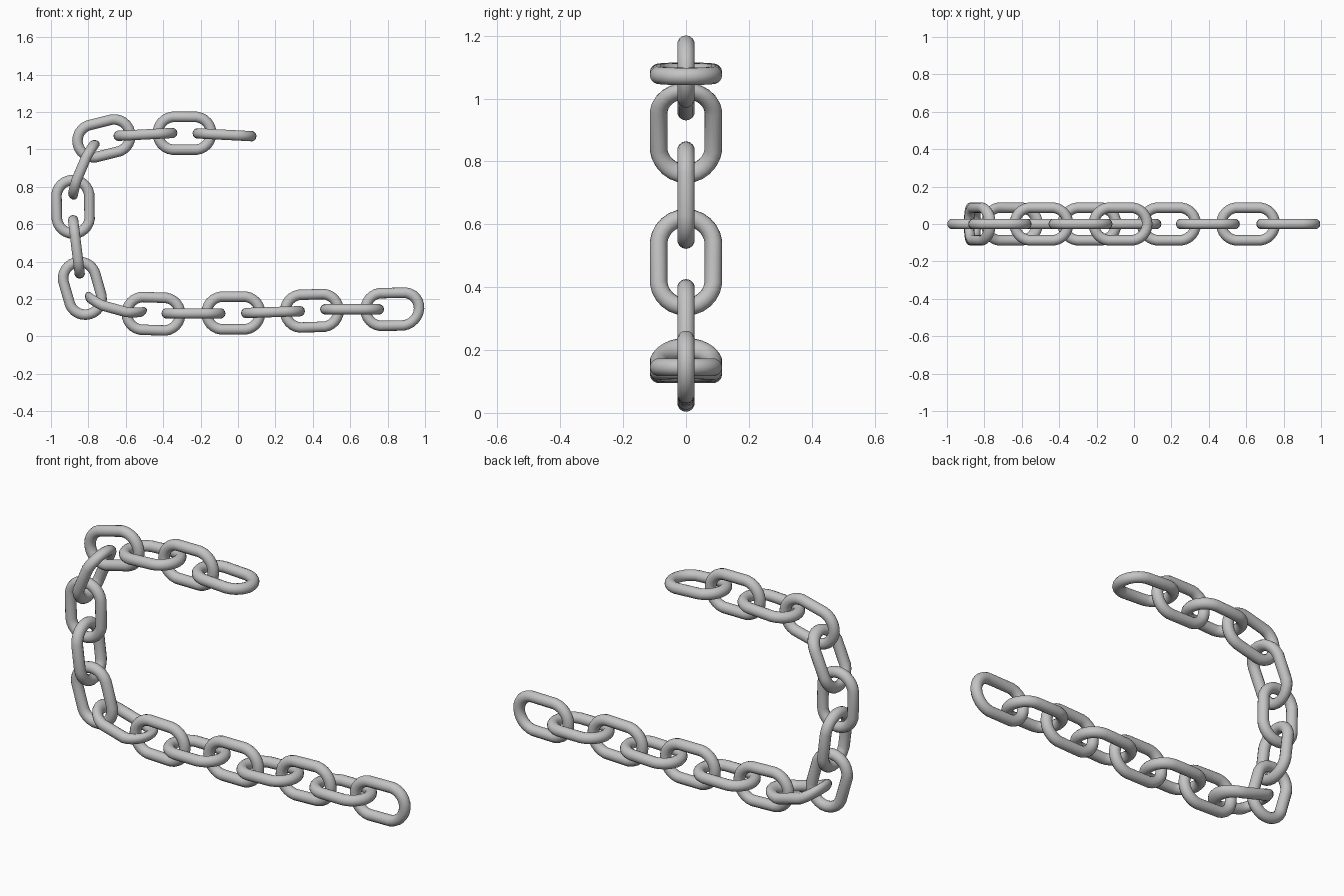
import bpy
from math import radians
from mathutils import Matrix

cube = bpy.data.objects.get("Cube")
if cube:
    bpy.data.objects.remove(cube, do_unlink=True)

# One plain steel colour
steel = bpy.data.materials.new("light_grey_steel")
steel.use_nodes = True
grey = (0.55, 0.55, 0.55, 1)
steel.diffuse_color = grey
steel.node_tree.nodes["Principled BSDF"].inputs["Base Color"].default_value = grey

WIRE = 0.028            # wire radius
ROUND = 0.088           # centreline radius of the rounded ends
STRAIGHT = 0.055        # half length of the straight sides
REACH = ROUND + STRAIGHT


def link(index, x, z, angle, upright, bend=0, skew=0):
    """Oval link: a torus stretched lengthwise, bent out of plane, then placed."""
    bpy.ops.mesh.primitive_torus_add(major_radius=ROUND, minor_radius=WIRE,
                                     major_segments=26, minor_segments=14)
    ob = bpy.context.object
    ob.name = ob.data.name = f"chain_link_{index}"
    for v in ob.data.vertices:
        v.co.x += STRAIGHT if v.co.x > 0 else -STRAIGHT
        v.co.z += bend * ((v.co.x / REACH) ** 2 - 1)
        if v.co.x > 0:
            v.co.x += skew * v.co.y
    turn = Matrix.Rotation(radians(-angle), 4, 'Y')
    if upright:
        turn = turn @ Matrix.Rotation(radians(90), 4, 'X')
    ob.data.transform(Matrix.Translation((x, 0, z)) @ turn)
    ob.data.materials.append(steel)
    bpy.ops.object.shade_smooth()


# Links from the lower free end to the upper free end: x, z, angle, bend, skew
# Upright and flat links alternate
chain = [
    (0.825, 0.145, 1, 0, 0.08),
    (0.61, 0.145, 0),
    (0.395, 0.137, 2),
    (0.187, 0.13, 2),
    (-0.025, 0.125, 0),
    (-0.238, 0.123, 0),
    (-0.452, 0.121, -2),
    (-0.655, 0.168, -15.5, 0.027),
    (-0.832, 0.257, 106),
    (-0.864, 0.479, 97),
    (-0.882, 0.693, 91),
    (-0.826, 0.893, 67, -0.015),
    (-0.717, 1.059, 14),
    (-0.495, 1.08, 3),
    (-0.286, 1.086, 0),
    (-0.072, 1.078, -3),
]
for i, (x, z, angle, *shape) in enumerate(chain):
    link(i + 1, x, z, angle, i % 2 == 0, *shape)
